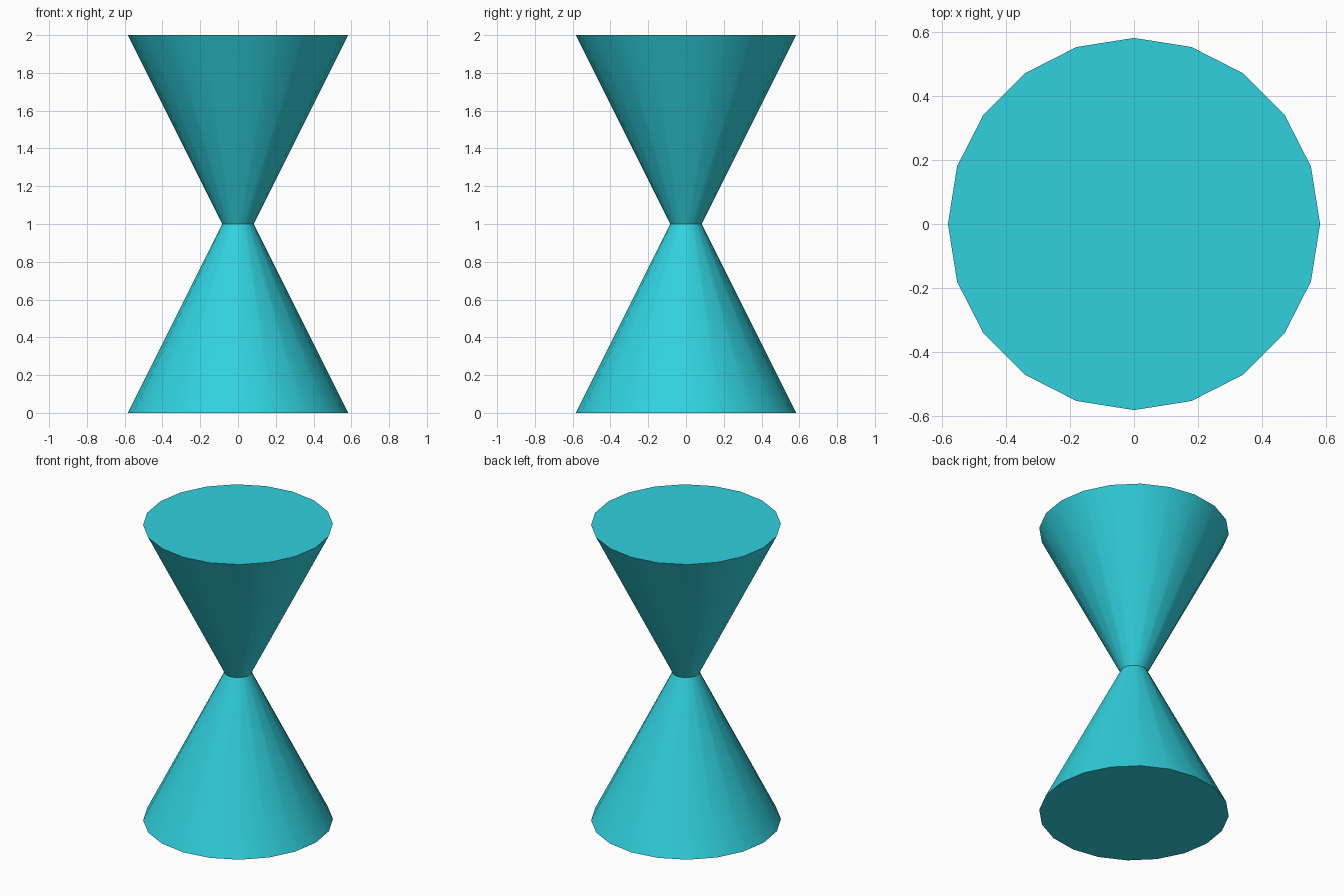
import bpy, bmesh, math

if "Cube" in bpy.data.objects:
    bpy.data.objects.remove(bpy.data.objects["Cube"])

SIDES = 20
PROFILE = [(0.583, 0.0), (0.083, 1.0), (0.583, 2.0)]  # radius, height

# Hourglass body: rings of the profile joined by side walls and closed by caps
bm = bmesh.new()
rings = []
for r, z in PROFILE:
    angles = [2 * math.pi * i / SIDES for i in range(SIDES)]
    rings.append([bm.verts.new((r * math.cos(a), r * math.sin(a), z)) for a in angles])
for low, high in zip(rings, rings[1:]):
    for i in range(SIDES):
        j = (i + 1) % SIDES
        bm.faces.new((low[i], low[j], high[j], high[i]))
bm.faces.new(rings[0][::-1])
bm.faces.new(rings[-1])
mesh = bpy.data.meshes.new("hourglass_body")
bm.to_mesh(mesh)
bm.free()
body = bpy.data.objects.new("hourglass_body", mesh)
bpy.context.collection.objects.link(body)

# Turquoise colour
mat = bpy.data.materials.new("turquoise")
mat.diffuse_color = (0.03, 0.64, 0.73, 1)
mat.use_nodes = True
mat.node_tree.nodes["Principled BSDF"].inputs["Base Color"].default_value = mat.diffuse_color
mesh.materials.append(mat)

# Smooth walls, sharp waist and rims
bpy.context.view_layer.objects.active = body
body.select_set(True)
bpy.ops.object.shade_smooth_by_angle(angle=math.radians(30))
